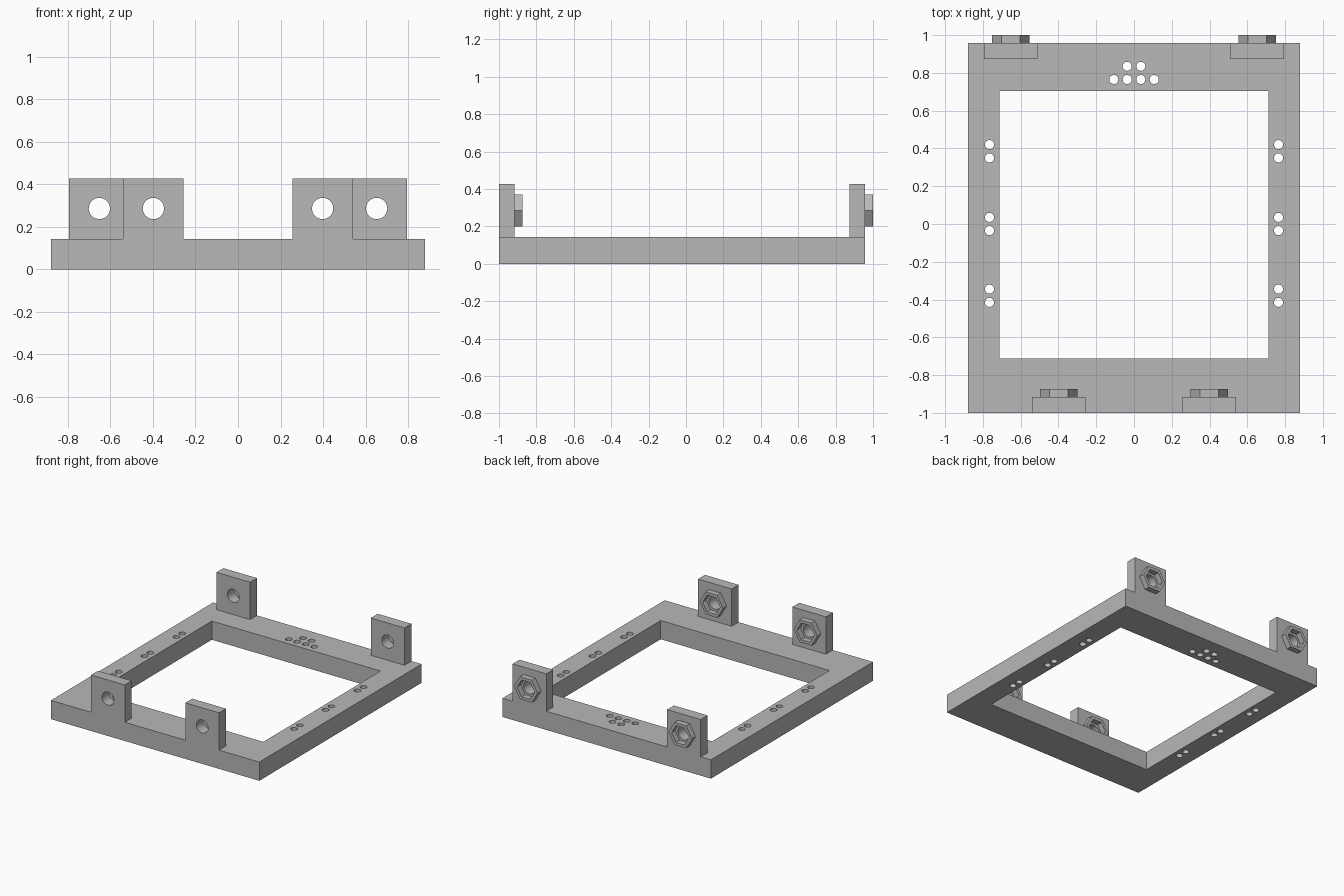
import bpy, bmesh, math
from mathutils import Vector

scene = bpy.context.scene
if "Cube" in bpy.data.objects:
    bpy.data.objects.remove(bpy.data.objects["Cube"], do_unlink=True)

grey = bpy.data.materials.new("plain grey")
grey.use_nodes = True
colour = (0.48, 0.48, 0.48, 1)
grey.diffuse_color = colour
grey.node_tree.nodes["Principled BSDF"].inputs["Base Color"].default_value = colour


def prism(name, points, depth):
    """Extrude a closed outline of 3D points along the depth vector."""
    bm = bmesh.new()
    face = bm.faces.new([bm.verts.new(p) for p in points])
    top = bmesh.ops.extrude_face_region(bm, geom=[face], use_keep_orig=True)
    verts = [v for v in top["geom"] if isinstance(v, bmesh.types.BMVert)]
    bmesh.ops.translate(bm, verts=verts, vec=depth)
    bmesh.ops.recalc_face_normals(bm, faces=bm.faces)
    mesh = bpy.data.meshes.new(name)
    bm.to_mesh(mesh)
    bm.free()
    mesh.materials.append(grey)
    obj = bpy.data.objects.new(name, mesh)
    scene.collection.objects.link(obj)
    return obj


def box(name, x0, x1, y0, y1, z0, z1):
    outline = [(x0, y0, z0), (x1, y0, z0), (x1, y1, z0), (x0, y1, z0)]
    return prism(name, outline, Vector((0, 0, z1 - z0)))


def rod(name, centre, radius, sides, length, axis):
    """Regular prism starting at centre and running along +y or +z."""
    points = []
    for i in range(sides):
        a = math.tau * i / sides
        u, v = radius * math.cos(a), radius * math.sin(a)
        points.append(Vector(centre) + Vector((u, 0, v) if axis == "y" else (u, v, 0)))
    return prism(name, points, Vector((0, length, 0) if axis == "y" else (0, 0, length)))


def cut(obj, cutters):
    """Subtract the cutters, bake the result and discard the cutters."""
    for cutter in cutters:
        cutter.hide_render = True
        mod = obj.modifiers.new("cut", "BOOLEAN")
        mod.operation, mod.solver, mod.object = "DIFFERENCE", "EXACT", cutter
    graph = bpy.context.evaluated_depsgraph_get()
    mesh = bpy.data.meshes.new_from_object(obj.evaluated_get(graph))
    obj.modifiers.clear()
    obj.data = mesh
    for cutter in cutters:
        bpy.data.objects.remove(cutter, do_unlink=True)
    bpy.ops.object.select_all(action="DESELECT")
    obj.select_set(True)
    bpy.context.view_layer.objects.active = obj
    bpy.ops.object.shade_smooth_by_angle(angle=math.radians(30))


# Base frame with its opening and small mounting holes
THICK = 0.143
frame = box("base_frame", -0.88, 0.88, -1, 0.957, 0, THICK)
spots = [(side * 0.765, row + step) for side in (-1, 1)
         for row in (-0.38, 0, 0.385) for step in (-0.035, 0.035)]
spots += [(x, 0.765) for x in (-0.107, -0.036, 0.036, 0.107)]
spots += [(x, 0.835) for x in (-0.036, 0.036)]
cutters = [box("opening_cutter", -0.713, 0.713, -0.713, 0.703, -0.1, 0.3)]
cutters += [rod("hole_cutter", (x, y, -0.1), 0.024, 24, 0.4, "z") for x, y in spots]
cut(frame, cutters)

# Upright tabs, each with a bolt hole and a hexagonal nut holder behind it
HOLE_Z = 0.286
TAB = 0.083
NUT = 0.043
for end, offset, y in (("front", 0.398, -1), ("back", 0.652, 0.957 - TAB)):
    for side, sign in (("left", 1), ("right", -1)):
        x = sign * offset
        tab = box(f"{end}_{side}_tab", x - 0.142, x + 0.142, y, y + TAB, THICK, 0.428)
        cut(tab, [rod("bolt_cutter", (x, y - 0.1, HOLE_Z), 0.05, 32, 0.4, "y")])
        holder = rod(f"{end}_{side}_nut_holder", (x, y + TAB, HOLE_Z), 0.099, 6, NUT, "y")
        cut(holder, [rod("nut_cutter", (x, y, HOLE_Z), 0.074, 6, 0.3, "y")])
